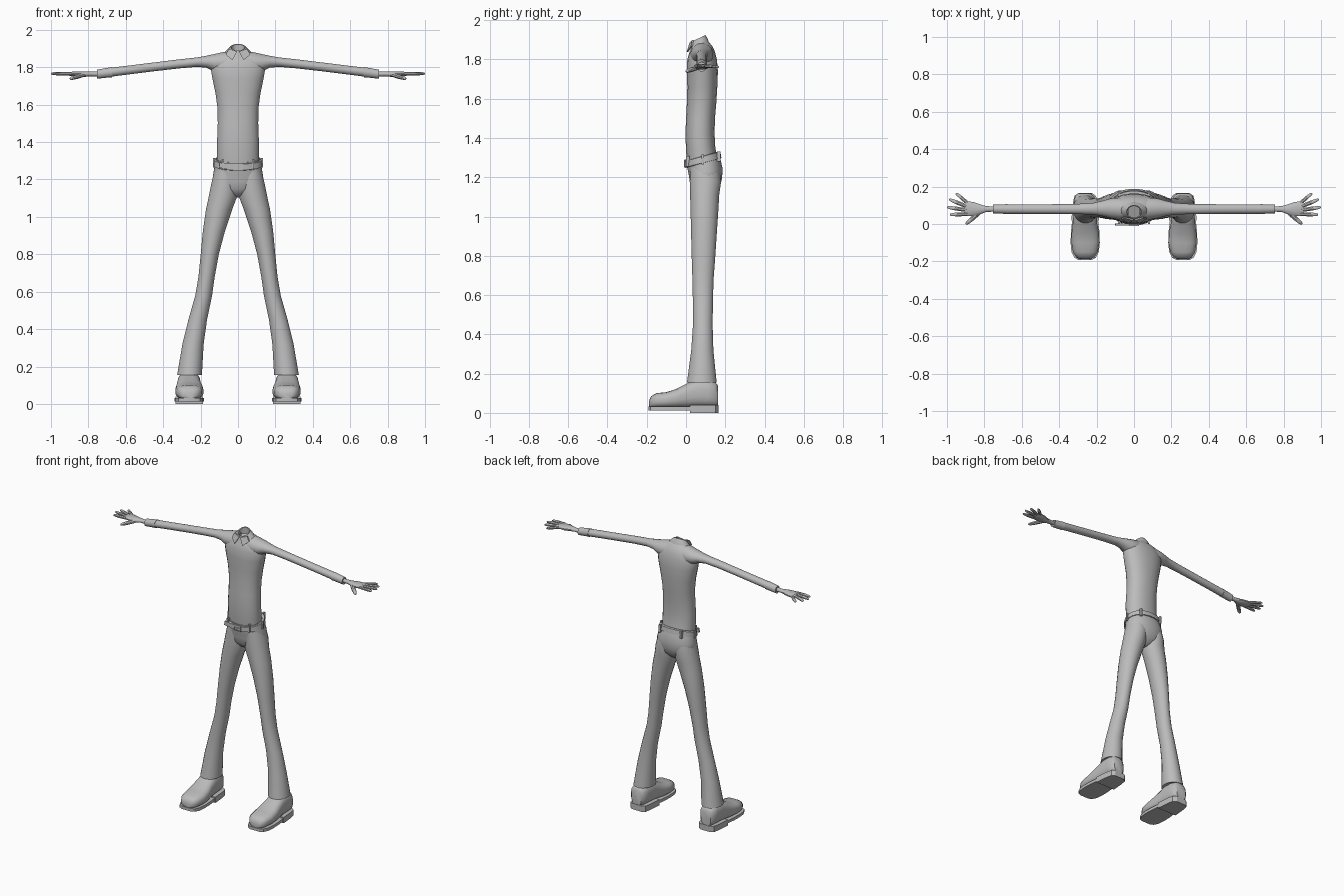
import bpy, bmesh, math
from mathutils import Vector

grey = bpy.data.materials.new("plain grey")
grey.diffuse_color = (0.5, 0.5, 0.5, 1)


def finish(name, bm, mirror=False, smooth=40):
    bmesh.ops.recalc_face_normals(bm, faces=bm.faces[:])
    me = bpy.data.meshes.new(name)
    bm.to_mesh(me)
    bm.free()
    ob = bpy.data.objects.new(name, me)
    bpy.context.collection.objects.link(ob)
    me.materials.append(grey)
    bpy.ops.object.select_all(action='DESELECT')
    ob.select_set(True)
    bpy.context.view_layer.objects.active = ob
    bpy.ops.object.shade_smooth_by_angle(angle=math.radians(smooth))
    if mirror:
        ob.modifiers.new("mirror", 'MIRROR').use_clip = False
    return ob


def add_loft(bm, rings, n=16, power=2.0, caps=(True, True)):
    """rings: (centre, half vector u, half vector v)"""
    loops = []
    for c, u, v in rings:
        c, u, v = Vector(c), Vector(u), Vector(v)
        loop = []
        for i in range(n):
            a = 2 * math.pi * (i + 0.5) / n
            ca, sa = math.cos(a), math.sin(a)
            loop.append(bm.verts.new(c + u * math.copysign(abs(ca) ** (2 / power), ca)
                                     + v * math.copysign(abs(sa) ** (2 / power), sa)))
        loops.append(loop)
    for p, q in zip(loops, loops[1:]):
        for i in range(n):
            j = (i + 1) % n
            bm.faces.new((p[i], p[j], q[j], q[i]))
    if caps[0]:
        bm.faces.new(loops[0])
    if caps[1]:
        bm.faces.new(loops[-1])


def level(z, x0, x1, y0, y1, tilt=0):
    """horizontal ring from its extents; tilt raises the back"""
    return (((x0 + x1) / 2, (y0 + y1) / 2, z), ((x1 - x0) / 2, 0, 0), (0, (y1 - y0) / 2, tilt))


def upright(x, y0, y1, z0, z1):
    """ring across the arm from its extents"""
    return ((x, (y0 + y1) / 2, (z0 + z1) / 2), (0, (y1 - y0) / 2, 0), (0, 0, (z1 - z0) / 2))


def loft(name, rings, mirror=False, **kw):
    bm = bmesh.new()
    add_loft(bm, rings, **kw)
    return finish(name, bm, mirror)


def box(bm, c, size, rot=0):
    x, y, z = c
    dx, dy, dz = (s / 2 for s in size)
    r = Vector((math.cos(rot), 0, math.sin(rot)))
    up = Vector((-math.sin(rot), 0, math.cos(rot)))
    vs = [bm.verts.new(Vector(c) + r * sx * dx + up * sz * dz + Vector((0, sy * dy, 0)))
          for sx in (-1, 1) for sy in (-1, 1) for sz in (-1, 1)]
    for f in ((0, 1, 3, 2), (4, 6, 7, 5), (0, 4, 5, 1), (2, 3, 7, 6), (0, 2, 6, 4), (1, 5, 7, 3)):
        bm.faces.new([vs[i] for i in f])


# shirt body
loft("shirt", [level(z, -w, w, a, b, t) for z, w, a, b, t in (
    (1.28, .113, .005, .160, .02), (1.34, .113, .000, .150, .01), (1.42, .112, -.004, .146, 0),
    (1.50, .109, .000, .148, 0), (1.58, .110, .004, .155, 0), (1.66, .121, .006, .160, 0),
    (1.74, .138, .003, .163, 0), (1.80, .148, .006, .158, 0), (1.835, .135, .015, .148, .004),
    (1.86, .105, .024, .135, .008), (1.88, .065, .03, .115, .01))],
     n=24, power=2.2, caps=(True, False))

# sleeves, running into the shoulders
loft("sleeve", [upright(*r) for r in (
    (.03, .025, .135, 1.78, 1.888), (.08, .022, .142, 1.765, 1.882), (.125, .03, .138, 1.775, 1.872),
    (.17, .042, .125, 1.797, 1.862), (.22, .050, .113, 1.802, 1.853), (.32, .053, .107, 1.793, 1.842),
    (.45, .054, .106, 1.778, 1.826), (.58, .054, .106, 1.762, 1.810), (.68, .054, .106, 1.749, 1.798))],
     True)
loft("cuff", [upright(*r) for r in (
    (.675, .052, .108, 1.746, 1.801), (.69, .054, .106, 1.745, 1.799), (.755, .056, .104, 1.738, 1.787))],
     True)

# hands: palm, four fingers and a thumb
bm = bmesh.new()
add_loft(bm, [upright(*r) for r in (
    (.74, .066, .094, 1.750, 1.778), (.79, .064, .096, 1.751, 1.777), (.82, .052, .105, 1.748, 1.778),
    (.855, .042, .118, 1.748, 1.778), (.895, .042, .124, 1.753, 1.776), (.91, .048, .120, 1.757, 1.774))], n=12)
for base, tip, r in (((.890, .112, 1.765), (.952, .165, 1.762), .010),
                     ((.895, .094, 1.767), (.988, .132, 1.765), .011),
                     ((.895, .074, 1.767), (1.0, .090, 1.766), .011),
                     ((.890, .053, 1.766), (.985, .050, 1.764), .011),
                     ((.825, .064, 1.760), (.898, .000, 1.738), .013)):
    a, b = Vector(base), Vector(tip)
    d = (b - a).normalized()
    side = d.cross(Vector((0, 0, 1))).normalized()
    up = side.cross(d)
    add_loft(bm, [(a.lerp(b, t), side * r * s, up * r * s * .85) for t, s in
                  ((0, 1), (.5, 1.05), (.85, .85), (.96, .6), (1, .25))], n=8)
finish("hand", bm, True)

# open collar, higher at the back, with folded points
loft("collar", [level(z, -w, w, a, b, t) for z, w, a, b, t in (
    (1.867, .078, .018, .120, .012), (1.885, .066, .022, .112, .018), (1.908, .040, .030, .100, .017),
    (1.906, .035, .035, .096, .016), (1.868, .036, .034, .096, .012))],
     n=20, caps=(False, True))
bm = bmesh.new()
outer = [(.004, .018, 1.885), (.048, .030, 1.898), (.066, .026, 1.868), (.030, .003, 1.838)]
front = [bm.verts.new(p) for p in outer]
back = [bm.verts.new((x, y + .008, z)) for x, y, z in outer]
bm.faces.new(front)
bm.faces.new(back[::-1])
for i in range(4):
    j = (i + 1) % 4
    bm.faces.new((front[i], back[i], back[j], front[j]))
finish("collar_point", bm, True)

# trousers
loft("trouser_seat", [level(z, -w, w, a, b, t) for z, w, a, b, t in (
    (1.31, .117, .000, .166, .02), (1.27, .126, .004, .178, .015), (1.23, .133, .012, .188, .01),
    (1.19, .138, .017, .183, 0), (1.15, .110, .024, .172, 0), (1.12, .055, .045, .145, 0),
    (1.105, .02, .07, .12, 0))], n=24, power=2.2)
loft("trouser_leg", [level(*r) for r in (
    (1.25, .000, .126, .020, .170), (1.18, -.004, .143, .018, .180), (1.11, .003, .157, .020, .170),
    (1.04, .030, .172, .022, .166), (.92, .070, .189, .025, .158), (.80, .102, .200, .028, .150),
    (.68, .124, .212, .032, .141), (.58, .138, .229, .034, .138), (.45, .165, .266, .035, .136),
    (.32, .183, .298, .026, .140), (.155, .192, .326, .004, .157), (.158, .200, .318, .012, .149))],
     True, n=20)

# belt, loops and buckle
loft("belt", [level(z, -w, w, a, b, .024) for z, w, a, b in (
    (1.272, .122, -.002, .176), (1.274, .130, -.007, .181), (1.306, .126, -.007, .176),
    (1.308, .117, .000, .168))], n=24, power=2.2)
bm = bmesh.new()
for x in (-.08, .08):
    box(bm, (x, .010, 1.282), (.012, .018, .052))
    box(bm, (x, .166, 1.306), (.012, .018, .052))
for x in (-.129, .129):
    box(bm, (x, .085, 1.290), (.010, .012, .052))
finish("belt_loops", bm)
bm = bmesh.new()
box(bm, (0, -.006, 1.285), (.05, .010, .006))
box(bm, (0, -.006, 1.252), (.05, .010, .006))
box(bm, (-.023, -.006, 1.268), (.006, .010, .038))
box(bm, (.023, -.006, 1.268), (.006, .010, .038))
box(bm, (.008, -.007, 1.268), (.03, .008, .006))
box(bm, (-.06, -.002, 1.273), (.08, .010, .028), -.08)
finish("buckle", bm)

# shoes: upper, sole and heel
def across(y, x0, x1, z0, z1):
    return (((x0 + x1) / 2, y, (z0 + z1) / 2), ((x1 - x0) / 2, 0, 0), (0, 0, (z1 - z0) / 2))


loft("shoe_upper", [across(*r) for r in (
    (-.188, .235, .288, .03, .062), (-.178, .212, .310, .025, .085), (-.150, .193, .327, .024, .101),
    (-.100, .184, .335, .024, .106), (-.050, .186, .334, .024, .122), (.000, .196, .328, .025, .148),
    (.050, .200, .324, .028, .172), (.110, .204, .322, .030, .172), (.148, .212, .316, .030, .160),
    (.162, .228, .302, .034, .140))], True, n=20, power=2.7)
outline = ((-.192, .036), (-.180, .058), (-.150, .073), (-.100, .078), (-.040, .076),
           (.030, .068), (.110, .066), (.150, .058), (.165, .036))


def slab(name, pts, z0, z1):
    bm = bmesh.new()
    ring = [(.261 + w, y) for y, w in pts] + [(.261 - w, y) for y, w in pts[::-1]]
    low = [bm.verts.new((x, y, z0)) for x, y in ring]
    top = [bm.verts.new((x, y, z1)) for x, y in ring]
    bm.faces.new(low)
    bm.faces.new(top)
    for i in range(len(ring)):
        j = (i + 1) % len(ring)
        bm.faces.new((low[i], low[j], top[j], top[i]))
    finish(name, bm, True, 30)


slab("shoe_sole", outline, .012, .032)
slab("shoe_heel", ((.02, .074),) + outline[-3:], 0, .04)
